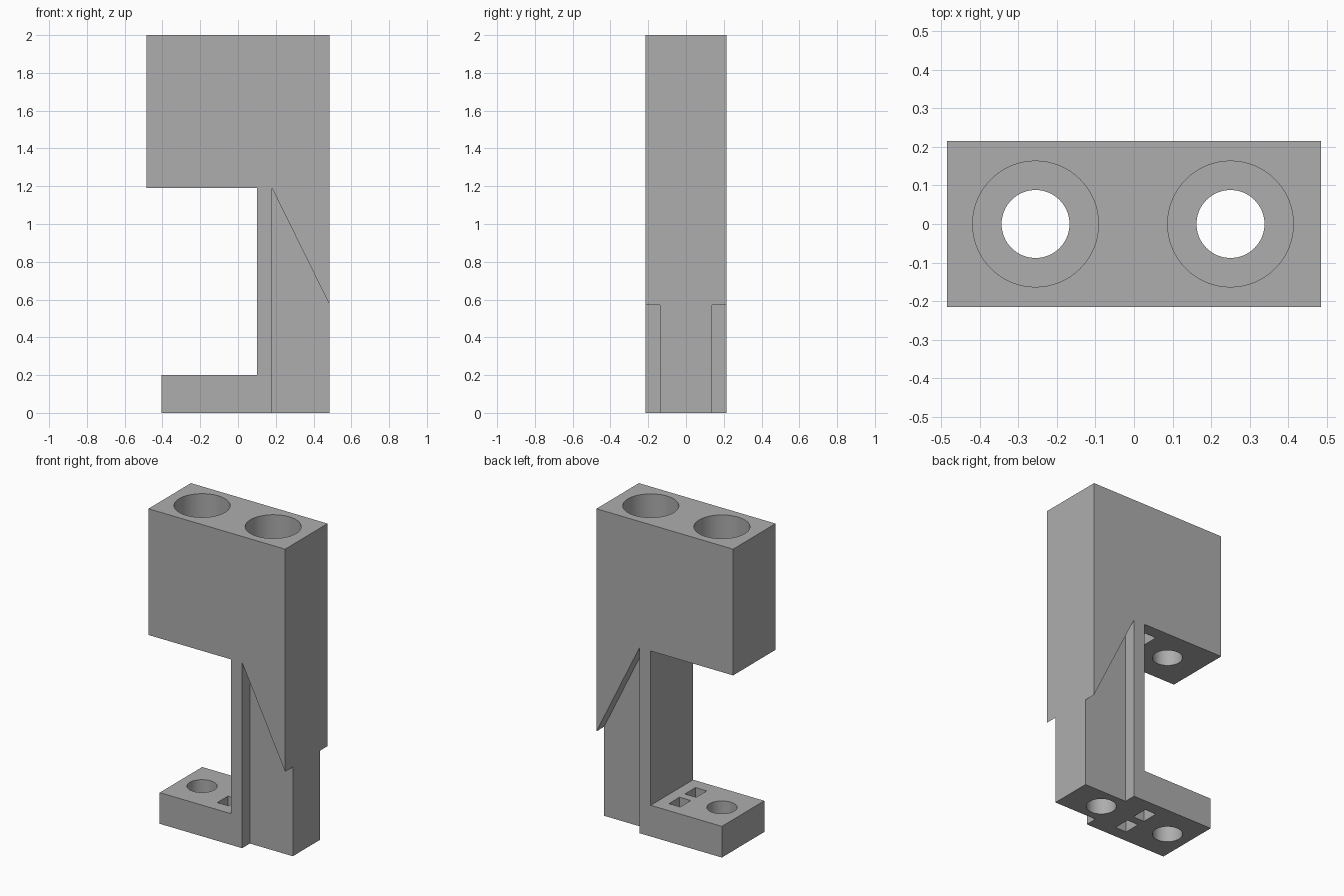
import bpy
import bmesh
from mathutils import Vector

cube = bpy.data.objects.get("Cube")
if cube:
    bpy.data.objects.remove(cube, do_unlink=True)

grey = bpy.data.materials.new("mid_grey")
grey.use_nodes = True
colour = (0.42, 0.42, 0.42, 1)
grey.diffuse_color = colour
grey.node_tree.nodes["Principled BSDF"].inputs["Base Color"].default_value = colour


def finish(bm, name):
    bmesh.ops.recalc_face_normals(bm, faces=bm.faces)
    mesh = bpy.data.meshes.new(name)
    bm.to_mesh(mesh)
    bm.free()
    mesh.materials.append(grey)
    obj = bpy.data.objects.new(name, mesh)
    bpy.context.collection.objects.link(obj)
    return obj


def extrude_profile(name, points, y0, y1):
    """Closed x-z outline extruded along y."""
    bm = bmesh.new()
    face = bm.faces.new([bm.verts.new((x, y0, z)) for x, z in points])
    new = bmesh.ops.extrude_face_region(bm, geom=[face])["geom"]
    verts = [v for v in new if isinstance(v, bmesh.types.BMVert)]
    bmesh.ops.translate(bm, verts=verts, vec=Vector((0, y1 - y0, 0)))
    return finish(bm, name)


def box(name, x0, x1, y0, y1, z0, z1):
    return extrude_profile(name, [(x0, z0), (x1, z0), (x1, z1), (x0, z1)], y0, y1)


def cylinder(name, x, radius, z0, z1):
    bm = bmesh.new()
    bmesh.ops.create_cone(bm, cap_ends=True, segments=64, radius1=radius,
                          radius2=radius, depth=z1 - z0)
    bmesh.ops.translate(bm, verts=bm.verts, vec=Vector((x, 0, (z0 + z1) / 2)))
    return finish(bm, name)


def cut(target, cutter):
    cutter.hide_render = True
    mod = target.modifiers.new("cut", "BOOLEAN")
    mod.operation = "DIFFERENCE"
    mod.solver = "EXACT"
    mod.object = cutter
    bpy.ops.object.select_all(action="DESELECT")
    bpy.context.view_layer.objects.active = target
    target.select_set(True)
    bpy.ops.object.modifier_apply(modifier=mod.name)
    bpy.data.objects.remove(cutter, do_unlink=True)


# C-shaped body: tall head, column and foot
half_x, half_y = 0.485, 0.215
head_z, foot_z, top_z = 1.19, 0.2, 2.0
body = extrude_profile("bracket_body", [
    (-0.405, 0), (half_x, 0), (half_x, top_z), (-half_x, top_z),
    (-half_x, head_z), (0.1, head_z), (0.1, foot_z), (-0.405, foot_z)],
    -half_y, half_y)

# Sloped recesses on both sides of the column
recess = [(0.18, -0.1), (0.18, head_z), (0.55, 0.44), (0.55, -0.1)]
for side in (-1, 1):
    y0, y1 = sorted((side * 0.137, side * 0.4))
    cut(body, extrude_profile("recess_cutter", recess, y0, y1))

# Bolt holes with wide counterbores in the head
for x in (-0.255, 0.25):
    cut(body, cylinder("bolt_hole_cutter", x, 0.088, -0.1, 2.1))
    cut(body, cylinder("counterbore_cutter", x, 0.163, 1.39, 2.1))

# Square slots through the foot, with matching pockets in the head
for y in (-0.081, 0.081):
    for z0, z1 in ((-0.1, 0.3), (1.1, 1.39)):
        cut(body, box("slot_cutter", -0.053, 0.027, y - 0.054, y + 0.054, z0, z1))

bpy.ops.object.shade_smooth_by_angle()
